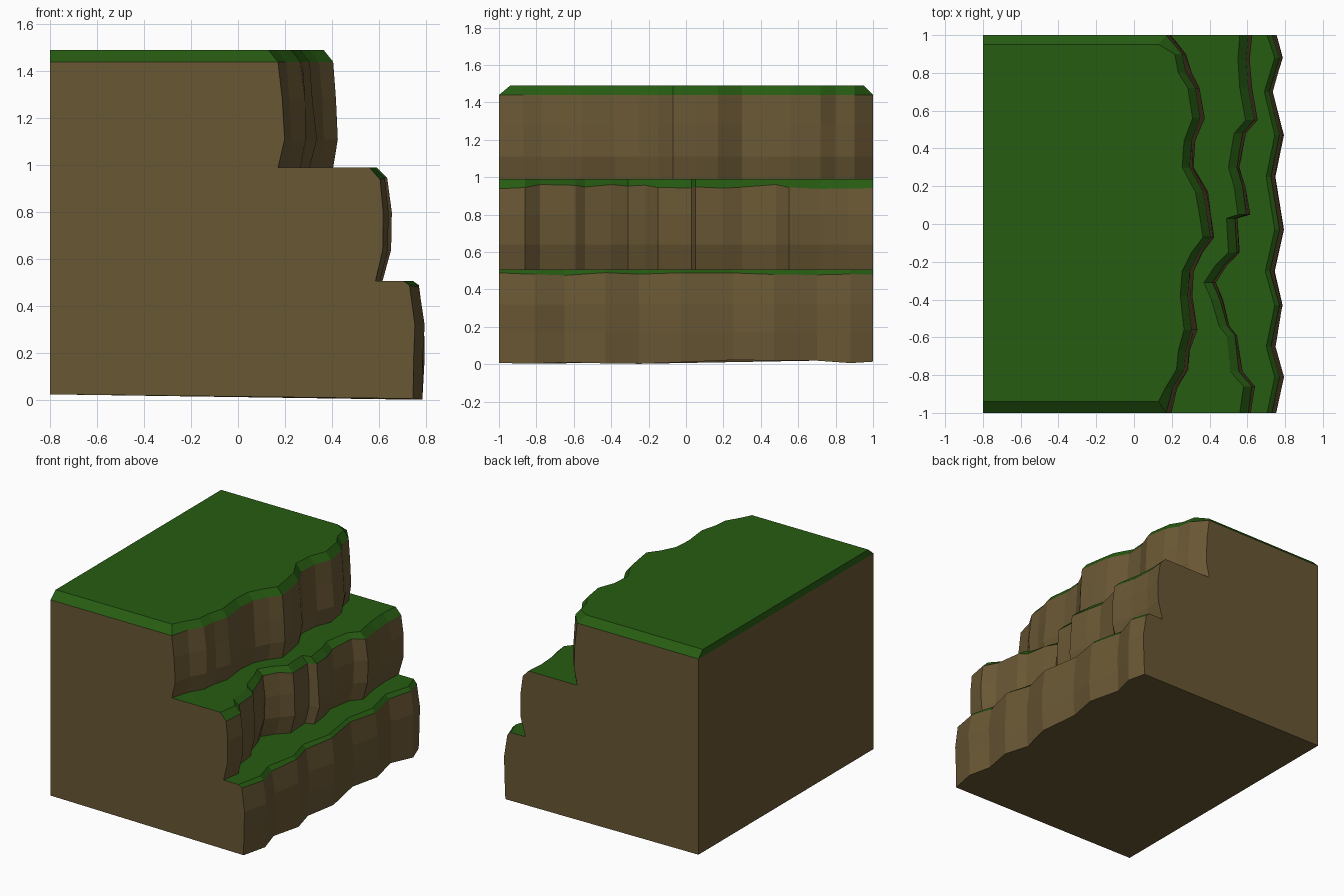
import bpy
import random

random.seed(4)
if "Cube" in bpy.data.objects:
    bpy.data.objects.remove(bpy.data.objects["Cube"], do_unlink=True)

BACK = -0.8  # flat rear plane of the cliff


def make_material(name, color):
    mat = bpy.data.materials.new(name)
    mat.use_nodes = True
    mat.diffuse_color = color
    mat.node_tree.nodes["Principled BSDF"].inputs["Base Color"].default_value = color
    return mat


EARTH = make_material("brown earth", (0.14, 0.095, 0.034, 1))
GRASS = make_material("green grass", (0.02, 0.107, 0.006, 1))


def build_tier(name, outline, rows, base=False, summit=False):
    """Loft a wavy cliff edge through rows of (x offset, height)."""
    verts, faces, mats = [], [], []
    count = len(outline) + 2
    last = len(rows) - 1
    for r, (offset, z) in enumerate(rows):
        for x, y in outline:
            dx = random.uniform(-0.006, 0.006) if 0 < r < last - 1 else 0
            dz = 0
            if r == last - 1 and not summit:
                dz = random.uniform(-0.012, 0.012)
            elif base and r == 0:
                dz = random.uniform(-0.012, 0.012)
            verts.append((x + offset + dx, y, z + dz))
        back_z = z + 0.012 if base and r == 0 else z
        verts += [(BACK, 1, back_z), (BACK, -1, back_z)]

    # The summit has its grass bevelled in along both ends
    if summit:
        for i in range(last * count, len(verts)):
            x, y, z = verts[i]
            verts[i] = (x, max(-0.94, min(0.95, y)), z)

    # Walls, with a grassy lip in the uppermost band
    for r in range(last):
        for i in range(count):
            j = (i + 1) % count
            a, b = r * count, (r + 1) * count
            faces.append((a + i, a + j, b + j, b + i))
            on_edge = i < len(outline) - 1
            mats.append(int(r == last - 1 and (summit or on_edge)))

    # Grass top, and the underside of the lowest tier
    faces.append(tuple(range(last * count, len(verts))))
    mats.append(1)
    if base:
        faces.append(tuple(reversed(range(count))))
        mats.append(0)

    mesh = bpy.data.meshes.new(name)
    mesh.from_pydata(verts, [], faces)
    mesh.materials.append(EARTH)
    mesh.materials.append(GRASS)
    for poly, index in zip(mesh.polygons, mats):
        poly.material_index = index
    obj = bpy.data.objects.new(name, mesh)
    bpy.context.collection.objects.link(obj)


# Cliff edges as (x, y), running from front to back
low_edge = [(0.75, -1), (0.79, -0.81), (0.745, -0.65), (0.79, -0.43),
            (0.74, -0.25), (0.79, -0.03), (0.745, 0.25), (0.79, 0.47),
            (0.735, 0.7), (0.79, 0.88), (0.75, 1)]
mid_edge = [(0.62, -1), (0.64, -0.86), (0.57, -0.78), (0.55, -0.59),
            (0.51, -0.54), (0.47, -0.4), (0.43, -0.31), (0.49, -0.22),
            (0.56, -0.15), (0.55, 0.03), (0.61, 0.05), (0.59, 0.2),
            (0.56, 0.3), (0.59, 0.48), (0.65, 0.55), (0.62, 0.72),
            (0.61, 0.87), (0.62, 1)]
top_edge = [(0.195, -1), (0.23, -0.87), (0.29, -0.77), (0.3, -0.67),
            (0.33, -0.56), (0.31, -0.38), (0.32, -0.25), (0.37, -0.15),
            (0.43, -0.07), (0.41, 0.06), (0.39, 0.17), (0.32, 0.3),
            (0.33, 0.44), (0.375, 0.56), (0.35, 0.72), (0.3, 0.8),
            (0.28, 0.9), (0.195, 1)]

build_tier("lower_ledge", low_edge,
           [(-0.005, 0.013), (0, 0.17), (0, 0.32), (-0.02, 0.48), (-0.045, 0.507)],
           base=True)
build_tier("middle_ledge", mid_edge,
           [(-0.035, 0.507), (0, 0.64), (0, 0.8), (-0.015, 0.95), (-0.06, 0.99)])
build_tier("upper_plateau", top_edge,
           [(-0.025, 0.99), (0, 1.11), (-0.01, 1.28), (-0.025, 1.44), (-0.065, 1.49)],
           summit=True)
